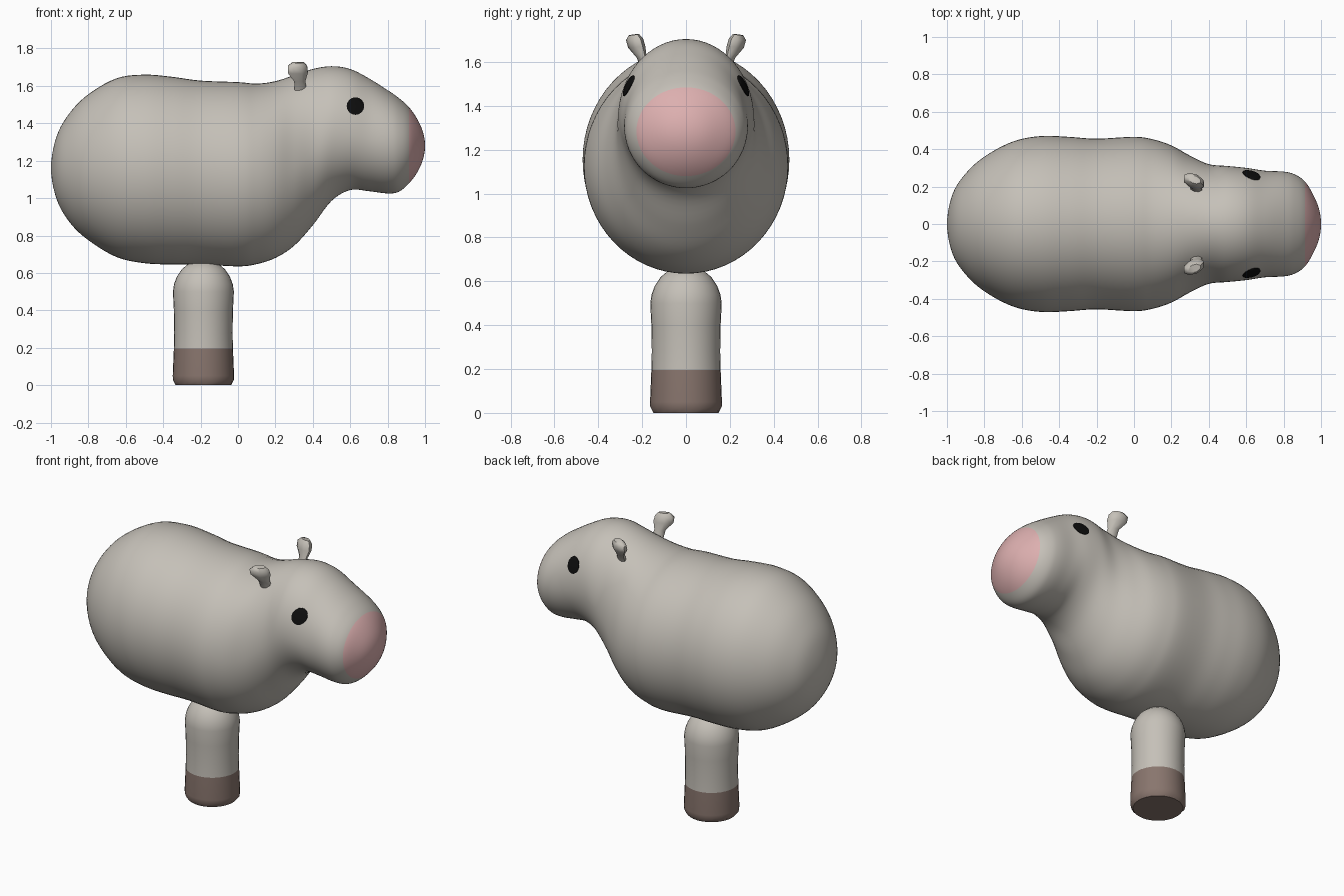
import bpy, bmesh, math
from mathutils import Vector

if "Cube" in bpy.data.objects:
    bpy.data.objects.remove(bpy.data.objects["Cube"])


def material(name, rgb):
    m = bpy.data.materials.new(name)
    m.diffuse_color = (*rgb, 1)
    m.use_nodes = True
    m.node_tree.nodes["Principled BSDF"].inputs["Base Color"].default_value = m.diffuse_color
    return m


GREY = material("warm grey skin", (0.56, 0.53, 0.48))
PINK = material("pink nose", (0.72, 0.43, 0.43))
BROWN = material("brown hoof", (0.25, 0.18, 0.155))
BLACK = material("black eye", (0.004, 0.004, 0.004))


def make_object(name, bm, mats, angle=60):
    bmesh.ops.recalc_face_normals(bm, faces=bm.faces)
    mesh = bpy.data.meshes.new(name)
    bm.to_mesh(mesh)
    bm.free()
    ob = bpy.data.objects.new(name, mesh)
    bpy.context.collection.objects.link(ob)
    for m in mats:
        mesh.materials.append(m)
    bpy.ops.object.select_all(action='DESELECT')
    ob.select_set(True)
    bpy.context.view_layer.objects.active = ob
    bpy.ops.object.shade_smooth_by_angle(angle=math.radians(angle))
    return ob


def loft(rings):
    """Skin a list of closed point rings and cap both ends."""
    bm = bmesh.new()
    loops = [[bm.verts.new(p) for p in r] for r in rings]
    n = len(loops[0])
    for a, b in zip(loops, loops[1:]):
        for i in range(n):
            j = (i + 1) % n
            bm.faces.new((a[i], a[j], b[j], b[i]))
    bm.faces.new(loops[0])
    bm.faces.new(loops[-1])
    return bm


def smooth_path(pts, steps):
    """Catmull-Rom through all points; first and last are only guides."""
    out = []
    for p0, p1, p2, p3 in zip(pts, pts[1:], pts[2:], pts[3:]):
        for k in range(steps):
            t = k / steps
            out.append([0.5 * (2 * b + (c - a) * t + (2 * a - 5 * b + 4 * c - d) * t * t
                               + (3 * b - a - 3 * c + d) * t ** 3)
                        for a, b, c, d in zip(p0, p1, p2, p3)])
    out.append(list(pts[-2]))
    return out


# Body and head sections: x, top, bottom, half width, height of widest point
NOSE_X = 0.915
sections = [
    (-1.0, 1.16, 1.16, 0.0, 1.16),
    (-0.97, 1.33, 0.995, 0.16, 1.16),
    (-0.9, 1.455, 0.87, 0.27, 1.16),
    (-0.8, 1.555, 0.775, 0.36, 1.16),
    (-0.65, 1.64, 0.685, 0.44, 1.16),
    (-0.5, 1.66, 0.652, 0.47, 1.155),
    (-0.35, 1.648, 0.645, 0.466, 1.15),
    (-0.2, 1.628, 0.645, 0.456, 1.14),
    (0.0, 1.62, 0.635, 0.466, 1.125),
    (0.1, 1.612, 0.647, 0.453, 1.125),
    (0.2, 1.625, 0.68, 0.42, 1.13),
    (0.3, 1.657, 0.745, 0.365, 1.16),
    (0.4, 1.69, 0.855, 0.32, 1.25),
    (0.5, 1.705, 0.985, 0.31, 1.34),
    (0.6, 1.69, 1.043, 0.30, 1.345),
    (0.7, 1.64, 1.037, 0.285, 1.32),
    (0.8, 1.577, 1.025, 0.28, 1.30),
    (0.86, 1.535, 1.034, 0.265, 1.29),
    (NOSE_X, 1.485, 1.08, 0.226, 1.285),
    (0.96, 1.42, 1.14, 0.153, 1.28),
    (0.99, 1.35, 1.21, 0.078, 1.28),
    (1.0, 1.28, 1.28, 0.0, 1.28),
]


def mirrored(s):
    return (s[0], s[2], s[1], -s[3], s[4])


stations = smooth_path([mirrored(sections[1])] + sections + [mirrored(sections[-2])], 5)


def section_ring(s, n=64):
    x, top, bot, w, zc = s
    ring = []
    for i in range(n):
        a = 2 * math.pi * i / n
        h = top - zc if math.sin(a) > 0 else zc - bot
        ring.append((x, w * math.cos(a), zc + h * math.sin(a)))
    return ring


bm = loft([section_ring(s) for s in stations])
bmesh.ops.remove_doubles(bm, verts=bm.verts, dist=1e-5)
for f in bm.faces:
    f.material_index = 1 if f.calc_center_median().x > NOSE_X else 0
make_object("body_and_head", bm, [GREY, PINK])


def skin_y(x, z):
    """Half width of the body surface at a given x and height."""
    for a, b in zip(stations, stations[1:]):
        if a[0] <= x <= b[0]:
            t = (x - a[0]) / (b[0] - a[0])
            _, top, bot, w, zc = [p + (q - p) * t for p, q in zip(a, b)]
            h = top - zc if z > zc else zc - bot
            return w * math.sqrt(max(0, 1 - ((z - zc) / h) ** 2))
    return 0


# Eyes: thin round plates following the head surface
for side, label in ((1, "left"), (-1, "right")):
    rings = []
    for r, lift in ((0.047, -0.003), (0.047, 0.004), (0.03, 0.005), (0.012, 0.005)):
        ring = []
        for i in range(16):
            a = 2 * math.pi * i / 16
            x, z = 0.628 + r * math.cos(a), 1.492 + r * math.sin(a)
            ring.append((x, side * (skin_y(x, z) + lift), z))
        rings.append(ring)
    make_object(label + "_eye", loft(rings), [BLACK])

# Ears: small faceted buds on thin stems, leaning outward
for side, label in ((1, "left"), (-1, "right")):
    rings = []
    for x, y, z, rx, ry in ((0.335, 0.18, 1.57, 0.035, 0.02), (0.33, 0.203, 1.625, 0.032, 0.022),
                            (0.32, 0.225, 1.67, 0.058, 0.036), (0.318, 0.235, 1.705, 0.056, 0.036),
                            (0.322, 0.238, 1.725, 0.035, 0.022)):
        ring = []
        for i in range(8):
            a = 2 * math.pi * (i + 0.5) / 8
            dx, dy = rx * math.cos(a), ry * math.sin(a)
            ring.append((x + dx, side * (y + dy - 0.25 * dx), z - 0.15 * dy))
        rings.append(ring)
    make_object(label + "_ear", loft(rings), [GREY], 50)

# Single leg with rounded top and brown hoof: radius, height
HOOF_TOP = 0.195
leg_profile = [(0.148, 0.004), (0.163, 0.022), (0.164, 0.05), (0.158, HOOF_TOP), (0.156, 0.28),
               (0.158, 0.4), (0.163, 0.5), (0.157, 0.54), (0.142, 0.58), (0.115, 0.62),
               (0.085, 0.645), (0.045, 0.665), (0.01, 0.67)]
rings = []
for r, z in leg_profile:
    ring = []
    for i in range(32):
        a = 2 * math.pi * i / 32
        # slightly wavy hoof rim
        dz = 0.006 * math.cos(8 * a) if 0.01 < z < 0.03 else 0
        dz -= 0.004 if z < 0.01 else 0
        ring.append((-0.185 + r * math.cos(a), r * math.sin(a), z + dz))
    rings.append(ring)
bm = loft(rings)
for f in bm.faces:
    f.material_index = 1 if f.calc_center_median().z < HOOF_TOP else 0
make_object("leg", bm, [GREY, BROWN], 50)
